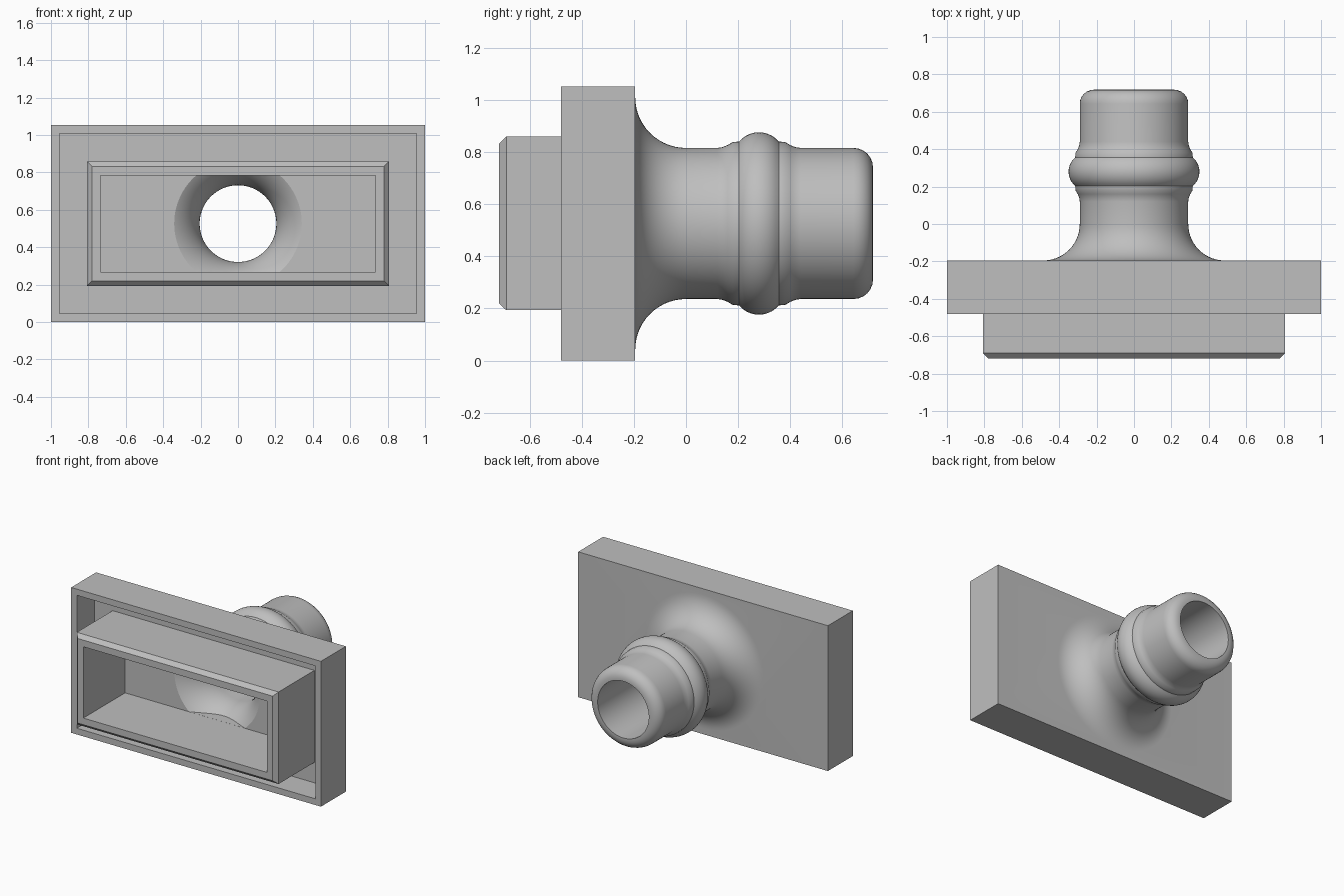
import bpy, bmesh, math
from mathutils import Matrix

if "Cube" in bpy.data.objects:
    bpy.data.objects.remove(bpy.data.objects["Cube"])

ZC = 0.526          # height of the nozzle axis
SEG = 96

grey = bpy.data.materials.new("grey plastic")
grey.diffuse_color = (0.52, 0.52, 0.52, 1)
grey.use_nodes = True
grey.node_tree.nodes["Principled BSDF"].inputs["Base Color"].default_value = grey.diffuse_color


def make_object(name, bm):
    bmesh.ops.recalc_face_normals(bm, faces=bm.faces)
    me = bpy.data.meshes.new(name)
    bm.to_mesh(me)
    bm.free()
    me.materials.append(grey)
    ob = bpy.data.objects.new(name, me)
    bpy.context.collection.objects.link(ob)
    return ob


def loft(name, rings):
    """Skin closed rings of points and cap both ends."""
    bm = bmesh.new()
    loops = [[bm.verts.new(p) for p in r] for r in rings]
    n = len(loops[0])
    for a, b in zip(loops, loops[1:]):
        for i in range(n):
            j = (i + 1) % n
            bm.faces.new((a[i], a[j], b[j], b[i]))
    bm.faces.new(loops[0])
    bm.faces.new(loops[-1])
    return make_object(name, bm)


def rect(hx, hz, y):
    return [(sx * hx, y, ZC + sz * hz) for sx, sz in ((-1, -1), (1, -1), (1, 1), (-1, 1))]


def circle(r, y):
    return [(r * math.cos(2 * math.pi * i / SEG), y, ZC + r * math.sin(2 * math.pi * i / SEG))
            for i in range(SEG)]


def combine(target, other, operation):
    m = target.modifiers.new(operation.lower(), 'BOOLEAN')
    m.operation, m.solver, m.object = operation, 'EXACT', other
    bpy.context.view_layer.objects.active = target
    bpy.ops.object.modifier_apply(modifier=m.name)
    bpy.data.objects.remove(other)


def fillet(radius, angle_end, steps=14):
    """(r, y) points of the trumpet flare, from the wide end to the tube."""
    return [(0.485 - radius * math.cos(t), -radius * math.sin(t))
            for t in (angle_end * (1 - i / steps) for i in range(steps + 1))]


# Housing: flange with recessed rim and chamfered open box
housing = loft("connector_body", [rect(*p) for p in (
    (1.0, 0.526, -0.195), (1.0, 0.526, -0.48),
    (0.955, 0.481, -0.48), (0.955, 0.481, -0.28),
    (0.808, 0.333, -0.28), (0.808, 0.333, -0.69),
    (0.781, 0.306, -0.718), (0.736, 0.258, -0.718), (0.736, 0.258, -0.24))])

# Nozzle: flared root, barbed bulge and rounded tip
outer = [(0.485, -0.215)] + fillet(0.195, math.pi / 2)
outer += [(0.29, 0.12), (0.293, 0.14), (0.301, 0.16), (0.313, 0.18)]
outer += [(0.25 + 0.1 * math.cos(t), 0.28 + 0.1 * math.sin(t))
          for t in (math.radians(a) for a in range(-50, 51, 10))]
outer += [(0.313, 0.38), (0.301, 0.40), (0.293, 0.42), (0.29, 0.44)]
outer += [(0.215 + 0.075 * math.cos(t), 0.643 + 0.075 * math.sin(t))
          for t in (math.radians(a) for a in range(0, 76, 15))]
outer += [(0.215, 0.718)]
nozzle = loft("nozzle", [circle(r, y) for r, y in outer])
combine(housing, nozzle, 'UNION')

# Bore: straight tube opening into a flare, limited by the box opening
flare = fillet(0.28, math.asin(0.245 / 0.28))
bore = loft("bore", [circle(r, y) for r, y in
                     [(flare[0][0], -0.30)] + flare + [(0.205, 0.80)]])
limit = loft("bore_limit", [rect(0.7, 0.2575, -0.5), rect(0.7, 0.2575, 1.0)])
combine(bore, limit, 'INTERSECT')
combine(housing, bore, 'DIFFERENCE')

# Smooth curved surfaces, keep hard edges
bpy.ops.object.select_all(action='DESELECT')
housing.select_set(True)
bpy.context.view_layer.objects.active = housing
bpy.ops.object.shade_smooth_by_angle(angle=math.radians(30))
